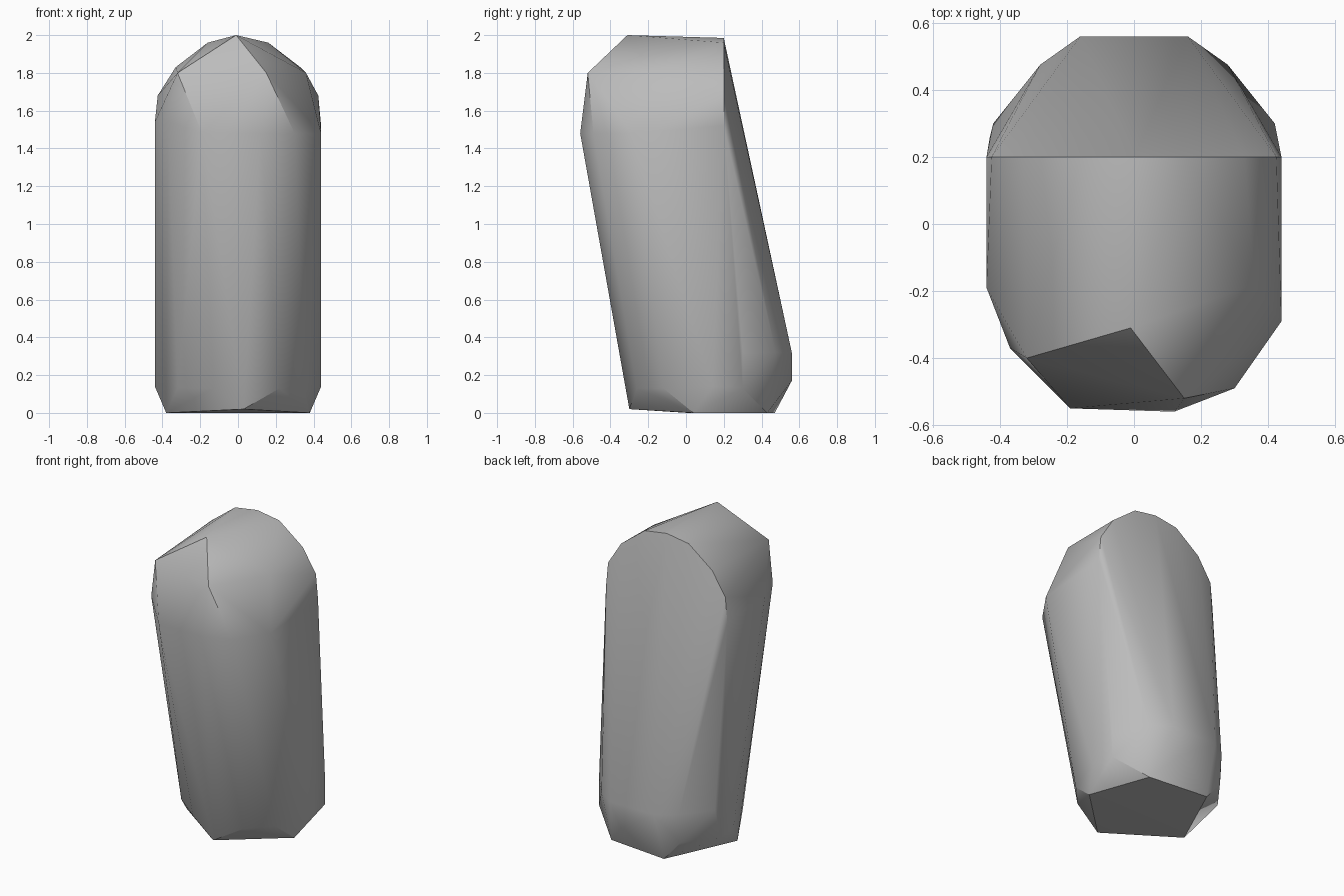
import bpy
import bmesh
import math

# Remove the default object
default_object = bpy.data.objects.get("Cube")
if default_object:
    bpy.data.objects.remove(default_object, do_unlink=True)


def flat_colour(name, colour):
    material = bpy.data.materials.new(name)
    material.use_nodes = True
    material.diffuse_color = colour
    material.node_tree.nodes["Principled BSDF"].inputs["Base Color"].default_value = colour
    return material


def level(height, outline):
    """Corners of one level outline at the given height."""
    return [(x, y, height) for x, y in outline]


def mirrored(corners):
    """The corners together with their copies across x = 0."""
    return corners + [(-x, y, z) for x, y, z in corners]


corners = []

# Five-sided foot, tipped up slightly at the front
corners += level(0.0, [(0.38, 0.04), (0.24, 0.43), (-0.17, 0.47), (-0.38, 0.01)])
corners += level(0.02, [(0.03, -0.3)])

# Chamfer above the foot
corners += level(0.13, [(0.22, -0.26), (0.35, -0.12), (0.42, 0.3), (-0.28, 0.46),
                        (-0.43, 0.26), (-0.32, -0.13), (-0.13, -0.28)])
corners += level(0.17, [(0.08, 0.56)])
corners += mirrored(level(0.14, [(0.44, 0.14)]))

# Bulge low on the leaning back
corners += mirrored(level(0.32, [(0.16, 0.56), (0.28, 0.475), (0.42, 0.3)]))

# Rounded arch where the back meets the crown
arch = [(0.44, 1.52), (0.425, 1.68), (0.33, 1.83), (0.16, 1.96), (0.0, 1.985)]
corners += mirrored([(x, 0.2, z) for x, z in arch])

# Shoulder at the top of the front
corners += level(1.48, [(0.44, -0.29), (0.3, -0.49), (0.12, -0.56), (-0.19, -0.55)])
corners += level(1.54, [(-0.37, -0.37), (-0.44, -0.19)])

# Faceted crown with its peak
corners += level(1.8, [(0.36, -0.18), (0.15, -0.52), (-0.32, -0.4)])
corners += level(2.0, [(-0.01, -0.31)])

# Wrap the levels in one closed stone and merge coplanar faces
mesh_builder = bmesh.new()
for corner in corners:
    mesh_builder.verts.new(corner)
bmesh.ops.remove_doubles(mesh_builder, verts=mesh_builder.verts, dist=0.001)
hull = bmesh.ops.convex_hull(mesh_builder, input=mesh_builder.verts)
loose = [v for v in mesh_builder.verts if not v.link_faces]
bmesh.ops.delete(mesh_builder, geom=loose, context="VERTS")
bmesh.ops.dissolve_limit(mesh_builder, angle_limit=math.radians(2),
                         verts=mesh_builder.verts, edges=mesh_builder.edges)
bmesh.ops.recalc_face_normals(mesh_builder, faces=mesh_builder.faces)

mesh = bpy.data.meshes.new("standing_stone")
mesh_builder.to_mesh(mesh)
mesh_builder.free()
stone = bpy.data.objects.new("standing_stone", mesh)
bpy.context.collection.objects.link(stone)
mesh.materials.append(flat_colour("stone_grey", (0.5, 0.5, 0.5, 1.0)))

# Soft shading with the strong creases kept
bpy.ops.object.select_all(action="DESELECT")
stone.select_set(True)
bpy.context.view_layer.objects.active = stone
bpy.ops.object.shade_smooth_by_angle(angle=math.radians(32))
